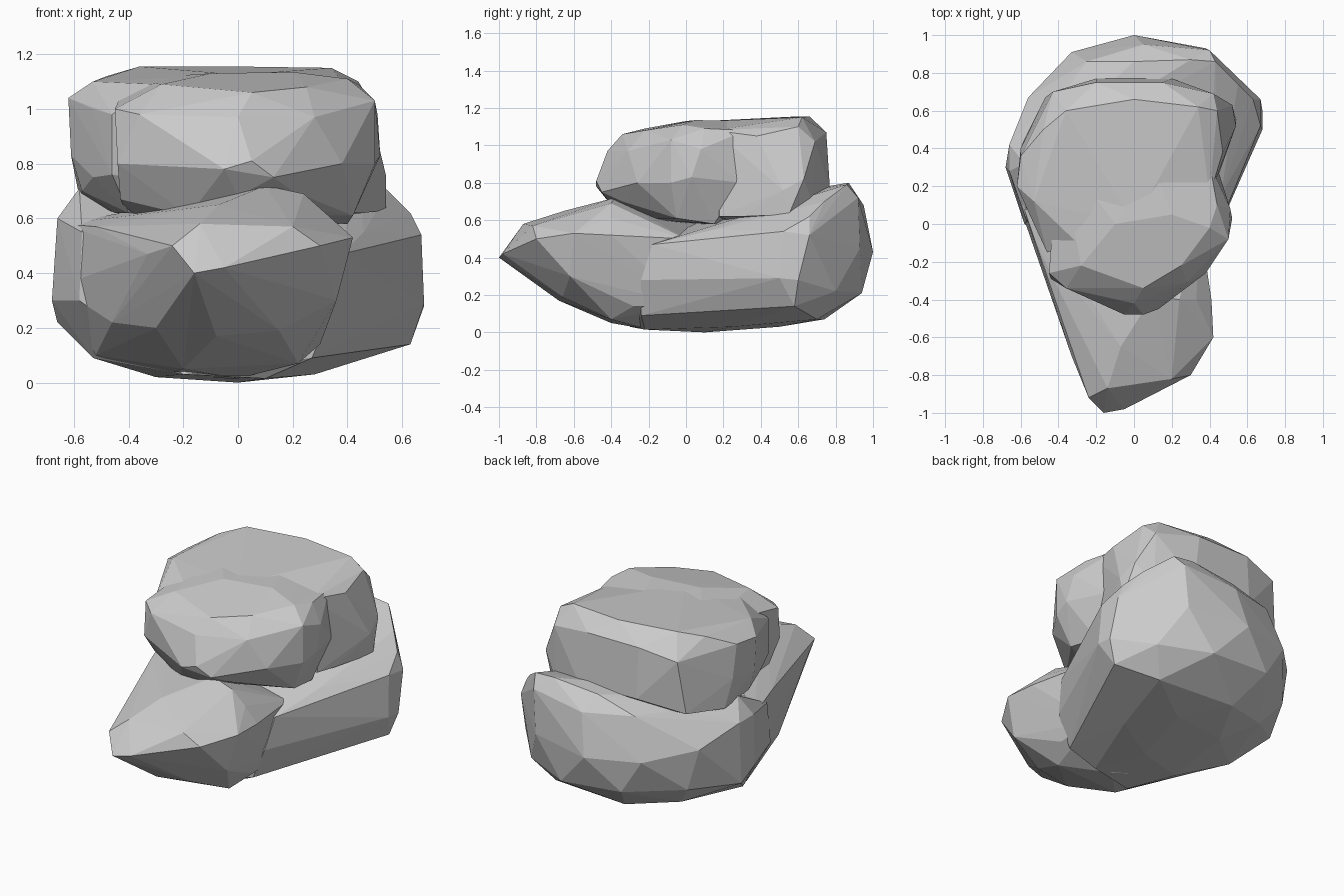
import bpy, bmesh


def hull(name, pts):
    """Faceted stone lump: convex hull around a few corner points."""
    bm = bmesh.new()
    for p in pts:
        bm.verts.new(p)
    bmesh.ops.convex_hull(bm, input=bm.verts[:])
    loose = [v for v in bm.verts if not v.link_faces]
    bmesh.ops.delete(bm, geom=loose, context='VERTS')
    bmesh.ops.recalc_face_normals(bm, faces=bm.faces[:])
    me = bpy.data.meshes.new(name)
    bm.to_mesh(me)
    bm.free()
    ob = bpy.data.objects.new(name, me)
    bpy.context.collection.objects.link(ob)
    return ob


def fuse(base, *lumps):
    """Union the lumps into one rock and remove the helpers."""
    for l in lumps:
        m = base.modifiers.new("union", 'BOOLEAN')
        m.operation, m.solver, m.object = 'UNION', 'EXACT', l
    bpy.context.view_layer.update()
    dg = bpy.context.evaluated_depsgraph_get()
    me = bpy.data.meshes.new_from_object(base.evaluated_get(dg))
    base.modifiers.clear()
    base.data = me
    for l in lumps:
        bpy.data.objects.remove(l)


# Lower rock: wide rounded body with a higher back right rim
lower = hull("lower_rock", [
    (0, .1, 0), (-.3, 0, .02), (-.2, -.3, .03), (.1, -.22, .015), (.28, .25, .03),
    (.1, .5, .03), (-.25, .45, .04),
    (-.53, .2, .09), (-.4, .62, .12), (-.1, .74, .07),
    (.4, .7, .07), (.63, .58, .14), (.27, -.24, .09),
    (-.68, .3, .3), (-.58, 0, .3), (-.66, .4, .22), (-.5, .7, .25),
    (-.2, .92, .24), (.2, .94, .21), (.5, .8, .22), (.68, .6, .28), (.68, .5, .29),
    (.38, -.18, .47), (.35, -.24, .28),
    (0, 1, .43), (-.33, .91, .45), (.38, .93, .45), (.67, .66, .52),
    (.67, .52, .54), (-.56, .67, .5), (-.66, .42, .6), (-.66, .28, .6), (-.57, .02, .55),
    (-.58, .32, .71), (-.42, .62, .7), (-.25, .86, .7), (0, .86, .77),
    (.3, .87, .8), (.43, .86, .79), (.55, .74, .7), (.63, .66, .62), (.4, .92, .72),
    (.05, .95, .68), (.46, .15, .55)])

# Lower rock: wedge pointing forward, running back into the left flank
toe = hull("front_wedge", [
    (-.16, -1, .4), (-.05, -.98, .42), (-.24, -.92, .5), (-.14, -.87, .58),
    (.2, -.82, .57), (.3, -.8, .5), (.42, -.6, .53), (.41, -.4, .52), (.38, -.22, .49),
    (.36, -.62, .3), (.3, -.28, .14), (-.08, -.68, .17), (.15, -.66, .19),
    (-.2, -.4, .05), (.22, -.4, .07), (0, -.2, .015), (-.33, -.7, .47),
    (-.3, -.55, .2), (-.46, -.25, .22), (-.43, -.34, .48), (-.52, -.1, .57),
    (-.07, -.65, .65), (.1, -.38, .72), (.24, -.4, .69), (.33, -.4, .61),
    (-.28, -.3, .61), (.35, 0, .5), (.3, 0, .15),
    (-.66, .25, .35), (-.64, .25, .58), (-.52, .15, .1), (-.3, 0, .02)])
fuse(lower, toe)

# Upper rock: front lobe
upper = hull("upper_rock", [
    (-.28, -.22, 1.09), (.05, -.34, 1.06), (.25, -.22, 1.08), (.4, -.02, 1.11),
    (.44, .1, 1.09), (-.1, 0, 1.13), (.2, .05, 1.135), (.1, .3, 1.13), (-.4, .4, 1.11),
    (-.45, -.26, 1.0), (-.36, -.34, .98), (0, -.42, .97), (.28, -.31, .97),
    (.5, -.08, 1.03), (.51, .08, .98), (-.44, -.29, .8), (-.05, -.48, .78),
    (.05, -.48, .81), (.13, -.45, .75), (.38, -.26, .8), (.5, -.08, .8),
    (.52, .03, .83), (.48, .14, .8), (-.43, -.2, .67), (-.37, -.1, .61),
    (-.18, -.3, .61), (0, -.4, .68), (.2, -.34, .7), (.42, -.05, .61),
    (.4, .15, .58), (0, .2, .57), (-.4, .3, .6), (.4, .32, 1.08), (.44, .3, .8)])

# Upper rock: back lobe
back = hull("back_lobe", [
    (-.53, .12, 1.1), (-.6, .36, 1.05), (-.62, .2, 1.04), (-.61, .2, .83), (-.6, .4, .85),
    (-.57, .2, .7), (-.53, 0, 1.0), (-.53, .02, .75), (-.58, .45, .68), (-.45, .1, .62),
    (-.46, -.15, .98), (-.46, -.15, .76), (-.3, -.1, 1.09), (-.4, -.05, .62),
    (.46, .3, .62), (.54, .55, .63), (.54, .52, .76), (.52, .63, .82), (.47, .38, 1.05),
    (.44, .6, 1.1), (.34, .62, 1.15), (-.36, .6, 1.155), (-.48, .5, 1.12), (0, .66, 1.155),
    (.42, .69, 1.02), (.15, .75, 1.07), (-.2, .75, 1.07), (-.43, .7, 1.02),
    (.2, .77, .76), (-.2, .77, .76), (-.47, .67, .7), (.42, .68, .68),
    (.42, .18, .62), (.4, .15, 1.08), (0, 0, 1.125), (0, .3, .57)])
fuse(upper, back)
